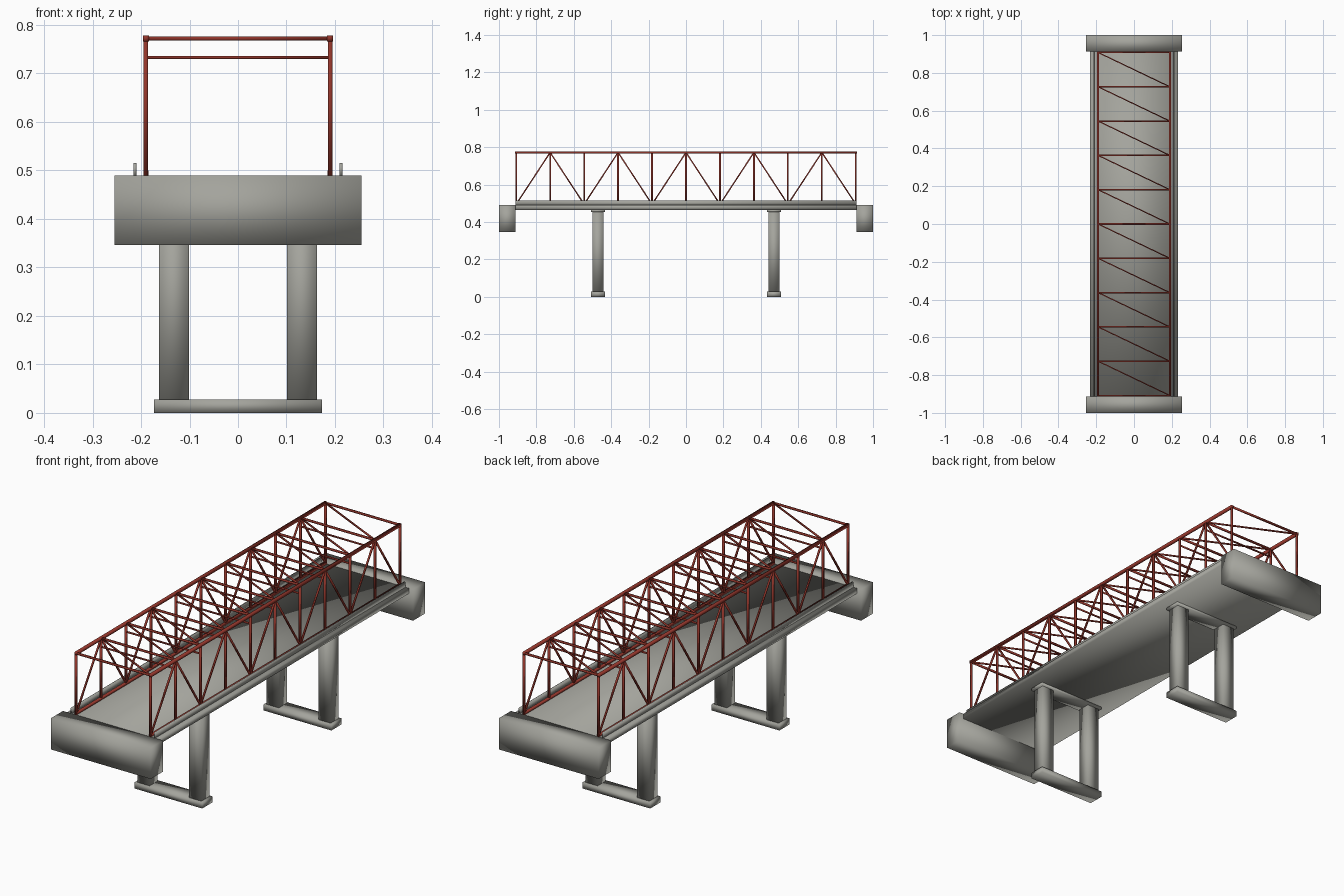
import bpy, bmesh
from mathutils import Vector, Matrix

if "Cube" in bpy.data.objects:
    bpy.data.objects.remove(bpy.data.objects["Cube"])


def material(name, rgb):
    m = bpy.data.materials.new(name)
    m.diffuse_color = (*rgb, 1)
    m.use_nodes = True
    m.node_tree.nodes["Principled BSDF"].inputs["Base Color"].default_value = m.diffuse_color
    return m


CONCRETE = material("grey concrete", (0.37, 0.37, 0.335))
STEEL = material("red steel", (0.29, 0.036, 0.024))


def finish(name, bm, mat):
    bmesh.ops.recalc_face_normals(bm, faces=bm.faces)
    me = bpy.data.meshes.new(name)
    bm.to_mesh(me)
    bm.free()
    me.materials.append(mat)
    for p in me.polygons:
        p.use_smooth = True      # softly shaded blocks throughout
    ob = bpy.data.objects.new(name, me)
    bpy.context.collection.objects.link(ob)
    return ob


def block(name, x, y, z, mat=CONCRETE):
    """Box from (min, max) pairs."""
    bm = bmesh.new()
    c = Vector([sum(p) / 2 for p in (x, y, z)])
    s = Vector([p[1] - p[0] for p in (x, y, z)])
    bmesh.ops.create_cube(bm, size=1, matrix=Matrix.Translation(c) @ Matrix.Diagonal((*s, 1)))
    return finish(name, bm, mat)


def bars(name, segments, width):
    """Square steel members running between pairs of points."""
    bm = bmesh.new()
    for a, b in segments:
        a, b = Vector(a), Vector(b)
        d = (b - a).normalized()
        side = d.cross(Vector((0, 0, 1)))
        if side.length < 0.01:
            side = Vector((1, 0, 0))
        side.normalize()
        up = side.cross(d)
        rot = Matrix((side, d, up)).transposed().to_4x4()
        size = Matrix.Diagonal((width, (b - a).length, width, 1))
        bmesh.ops.create_cube(bm, size=1, matrix=Matrix.Translation((a + b) / 2) @ rot @ size)
    return finish(name, bm, STEEL)


# Deck with low parapets
END = 0.912
block("deck", (-0.233, 0.233), (-END, END), (0.465, 0.49))
for s, side in ((-1, "left"), (1, "right")):
    x = s * 0.2125
    block(side + "_parapet", (x - 0.003, x + 0.003), (-END, END), (0.488, 0.515))

# Abutments and two-column piers
for s, end in ((-1, "front"), (1, "back")):
    block(end + "_abutment", (-0.255, 0.255), sorted((s * 0.912, s * 1.0)), (0.346, 0.49))
    y = s * 0.471
    block(end + "_pier_footing", (-0.173, 0.173), (y - 0.037, y + 0.037), (0, 0.028))
    block(end + "_pier_cap", (-0.173, 0.173), (y - 0.037, y + 0.037), (0.453, 0.466))
    for t, side in ((-1, "left"), (1, "right")):
        x = t * 0.132
        block(f"{end}_pier_{side}_column", (x - 0.031, x + 0.031), (y - 0.029, y + 0.029), (0.025, 0.456))

# Side trusses: chords, posts and zigzag diagonals
W, BOT, TOP, N = 0.19, 0.495, 0.772, 10
ys = [-0.908 + 1.816 * i / N for i in range(N + 1)]
for s, side in ((-1, "left"), (1, "right")):
    x = s * W
    bars(side + "_top_chord", [((x, ys[0] - 0.005, TOP), (x, ys[-1] + 0.005, TOP))], 0.012)
    bars(side + "_bottom_chord", [((x, ys[0], BOT), (x, ys[-1], BOT))], 0.01)
    bars(side + "_posts", [((x, y, BOT - 0.005), (x, y, TOP)) for y in ys], 0.009)
    level = [BOT if i % 2 == 0 else TOP for i in range(N + 1)]
    bars(side + "_diagonals",
         [((x, ys[i], level[i]), (x, ys[i + 1], level[i + 1])) for i in range(N)], 0.007)

# Overhead bracing: cross struts, lower sway struts, single diagonals
bars("top_struts", [((-W, y, TOP), (W, y, TOP)) for y in ys], 0.008)
bars("sway_struts", [((-W, y, 0.733), (W, y, 0.733)) for y in ys[1:-1]], 0.006)
bars("top_diagonals", [((-W, ys[i + 1], TOP), (W, ys[i], TOP)) for i in range(N)], 0.006)
